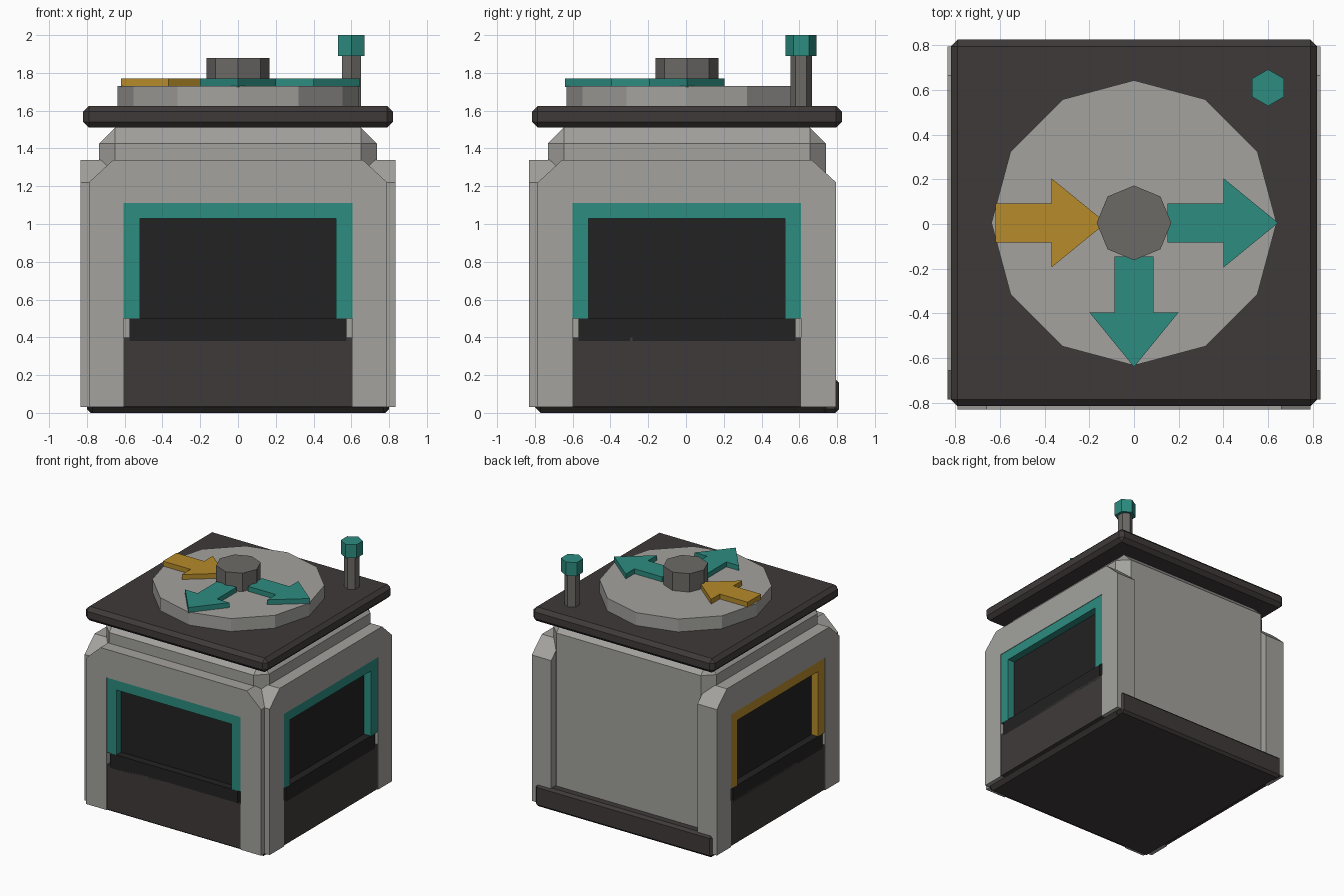
import bpy, bmesh
from math import pi, cos, sin, radians
from mathutils import Matrix, Vector

if "Cube" in bpy.data.objects:
    bpy.data.objects.remove(bpy.data.objects["Cube"])

YC = 0.005  # centre line of the casing in y


def srgb(hexa):
    vals = [int(hexa[i:i + 2], 16) / 255 for i in (0, 2, 4)]
    return [v / 12.92 if v < 0.04 else ((v + 0.055) / 1.055) ** 2.4 for v in vals] + [1]


def material(name, hexa):
    m = bpy.data.materials.new(name)
    m.use_nodes = True
    m.diffuse_color = srgb(hexa)
    m.node_tree.nodes["Principled BSDF"].inputs["Base Color"].default_value = srgb(hexa)
    return m


GREY = material("light grey", "A3A29E")
STEEL = material("dark grey", "6C6A66")
BROWN = material("dark brown", "403A3A")
BLACK = material("black", "222222")
TEAL = material("teal", "2C8C80")
GOLD = material("gold", "B68B2B")


def finish(name, bm, mat, matrix=Matrix(), bevel=0):
    bmesh.ops.recalc_face_normals(bm, faces=bm.faces)
    bm.transform(matrix)
    mesh = bpy.data.meshes.new(name)
    bm.to_mesh(mesh)
    bm.free()
    mesh.materials.append(mat)
    ob = bpy.data.objects.new(name, mesh)
    bpy.context.collection.objects.link(ob)
    if bevel:
        mod = ob.modifiers.new("chamfer", 'BEVEL')
        mod.width, mod.segments = bevel, 1
    return ob


def box(name, x, y, z, mat, matrix=Matrix(), bevel=0):
    bm = bmesh.new()
    bmesh.ops.create_cube(bm, size=1)
    for v in bm.verts:
        for i, (lo, hi) in enumerate((x, y, z)):
            v.co[i] = hi if v.co[i] > 0 else lo
    return finish(name, bm, mat, matrix, bevel)


def prism(name, points, offset, mat, matrix=Matrix()):
    """Extrude a closed outline of 3D points along an offset."""
    bm = bmesh.new()
    face = bm.faces.new([bm.verts.new(p) for p in points])
    ext = bmesh.ops.extrude_face_region(bm, geom=[face])
    moved = [g for g in ext["geom"] if isinstance(g, bmesh.types.BMVert)]
    bmesh.ops.translate(bm, verts=moved, vec=Vector(offset))
    return finish(name, bm, mat, matrix)


def column(name, sides, radius, x, y, z0, z1, mat):
    pts = [(x + radius * sin(2 * pi * i / sides), y + radius * cos(2 * pi * i / sides), z0)
           for i in range(sides)]
    return prism(name, pts, (0, 0, z1 - z0), mat)


def mirrored(half):
    """Complete a left-right symmetric outline from its right half."""
    return half + [(-x, z) for x, z in reversed(half)]


# Casing, lid and base tray
box("body", (-0.735, 0.735), (YC - 0.735, YC + 0.735), (0.03, 1.51), GREY, bevel=0.083)
box("lid", (-0.82, 0.82), (YC - 0.82, YC + 0.82), (1.51, 1.625), BROWN, bevel=0.03)
box("base", (-0.8, 0.8), (-0.8, 0.81), (0, 0.07), BROWN, bevel=0.03)
box("back_lip", (-0.8, 0.8), (0.72, 0.81), (0, 0.18), BROWN, bevel=0.02)

# Three window walls, each drawn facing the front and turned into place
wall = mirrored([(0.605, 1.11), (0.605, 0.03), (0.79, 0.03), (0.79, 1.22), (0.66, 1.34)])
frame = mirrored([(0.52, 1.03), (0.52, 0.5), (0.605, 0.5), (0.605, 1.11)])
FACE = -0.835  # outer plane of a wall

for side, angle, accent in (("front", 0, TEAL), ("left", 90, TEAL), ("right", -90, GOLD)):
    turn = Matrix.Translation((0, YC, 0)) @ Matrix.Rotation(radians(angle), 4, 'Z')
    prism(side + "_wall", [(x, FACE, z) for x, z in wall], (0, 0.175, 0), GREY, turn)
    prism(side + "_window_frame", [(x, FACE + 0.004, z) for x, z in frame], (0, 0.1, 0), accent, turn)
    box(side + "_window_glass", (-0.55, 0.55), (FACE + 0.065, -0.7), (0.45, 1.06), BLACK, turn)
    box(side + "_window_sill", (-0.575, 0.575), (FACE + 0.004, -0.7), (0.38, 0.5), BLACK, turn)
    box(side + "_lower_panel", (-0.605, 0.605), (FACE + 0.004, -0.7), (0.035, 0.4), BROWN, turn)

# Turntable and hub on the lid
column("turntable", 12, 0.638, 0, YC, 1.62, 1.73, GREY)
column("hub", 8, 0.167, 0, YC, 1.72, 1.88, STEEL)

# Flow arrows: two outward, one inward
arrow = [(0.15, -0.0875), (0.4, -0.0875), (0.4, -0.2), (0.645, 0),
         (0.4, 0.2), (0.4, 0.0875), (0.15, 0.0875)]
for name, angle, shift, mat in (("left_arrow", 0, 0, TEAL), ("front_arrow", -90, 0, TEAL),
                                ("right_arrow", 0, -0.77, GOLD)):
    turn = Matrix.Translation((shift, YC, 0)) @ Matrix.Rotation(radians(angle), 4, 'Z')
    prism(name, [(x, y, 1.725) for x, y in arrow], (0, 0, 0.045), mat, turn)

# Signal post in the rear corner
column("signal_post", 6, 0.058, 0.6, 0.61, 1.62, 1.9, STEEL)
column("signal_cap", 6, 0.082, 0.6, 0.61, 1.89, 2.0, TEAL)
